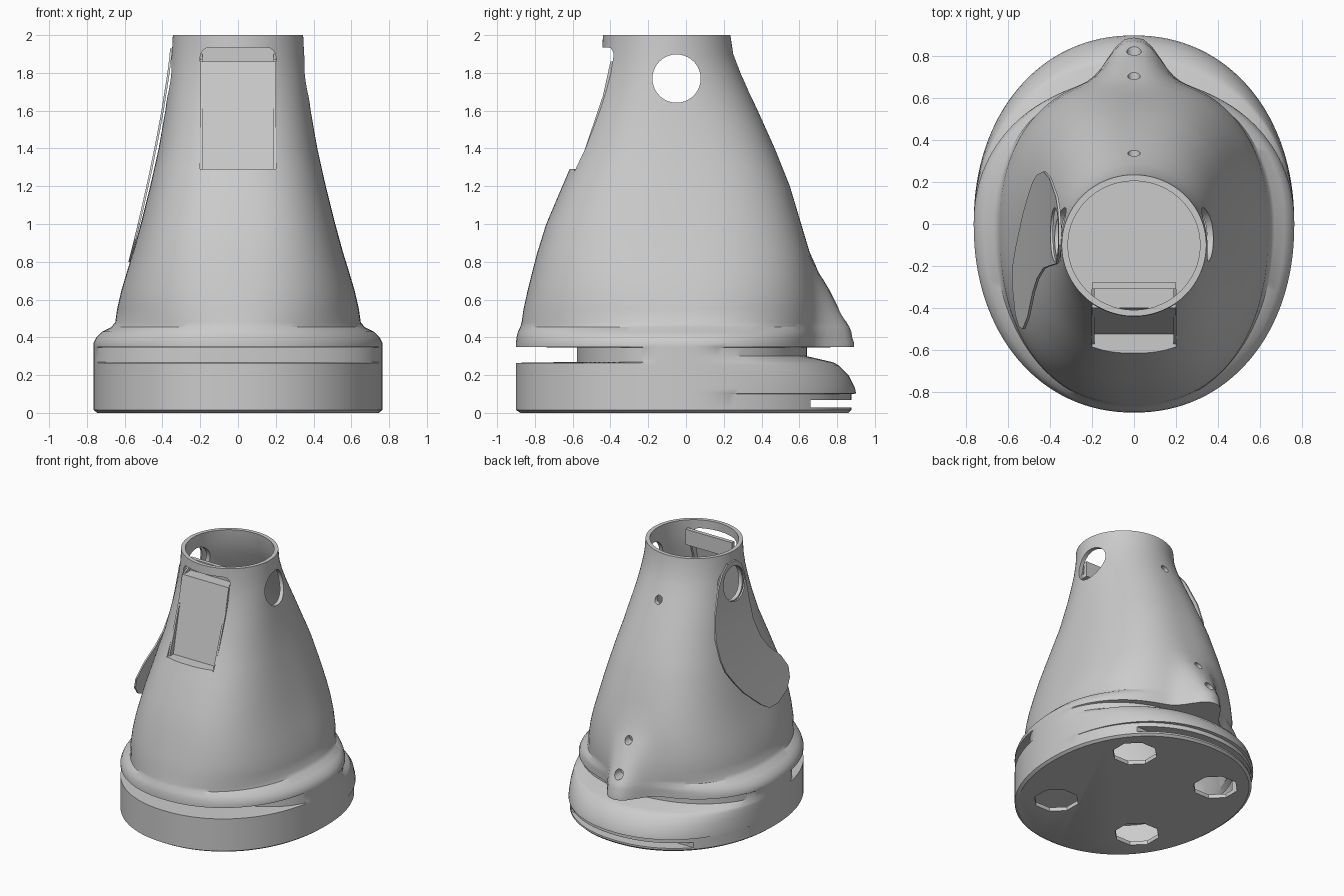
import bpy, bmesh, math
from mathutils import Matrix, Vector

if "Cube" in bpy.data.objects:
    bpy.data.objects.remove(bpy.data.objects["Cube"])

SEG = 128


def make(name, bm):
    bmesh.ops.recalc_face_normals(bm, faces=bm.faces)
    me = bpy.data.meshes.new(name)
    bm.to_mesh(me)
    bm.free()
    ob = bpy.data.objects.new(name, me)
    bpy.context.collection.objects.link(ob)
    return ob


def activate(ob):
    bpy.ops.object.select_all(action='DESELECT')
    ob.select_set(True)
    bpy.context.view_layer.objects.active = ob


def smooth(ob, deg=32):
    activate(ob)
    bpy.ops.object.shade_smooth_by_angle(angle=math.radians(deg))


def box(name, lo, hi, bevel=0):
    bm = bmesh.new()
    bmesh.ops.create_cube(bm, size=1)
    for v in bm.verts:
        v.co = Vector([(a + b) / 2 + c * (b - a) for a, b, c in zip(lo, hi, v.co)])
    if bevel:  # round only the upper corners seen from the front
        edges = [e for e in bm.edges if abs(e.verts[0].co.y - e.verts[1].co.y) > 0.1
                 and e.verts[0].co.z > (lo[2] + hi[2]) / 2]
        bmesh.ops.bevel(bm, geom=edges, offset=bevel, segments=4, profile=0.5, affect='EDGES')
    return make(name, bm)


def cylinder(name, loc, r, depth, axis, seg=40):
    rot = {'X': Matrix.Rotation(math.pi / 2, 4, 'Y'),
           'Y': Matrix.Rotation(math.pi / 2, 4, 'X'),
           'Z': Matrix.Rotation(math.pi / seg, 4, 'Z')}[axis]
    bm = bmesh.new()
    bmesh.ops.create_cone(bm, cap_ends=True, segments=seg, radius1=r, radius2=r,
                          depth=depth, matrix=Matrix.Translation(loc) @ rot)
    return make(name, bm)


def prism(name, profile, x0, x1):
    bm = bmesh.new()
    a, b = [[bm.verts.new((x, y, z)) for y, z in profile] for x in (x0, x1)]
    bm.faces.new(a)
    bm.faces.new(b)
    for i in range(len(a)):
        j = (i + 1) % len(a)
        bm.faces.new((a[i], a[j], b[j], b[i]))
    return make(name, bm)


def cut(target, cutter):
    activate(target)
    m = target.modifiers.new('cut', 'BOOLEAN')
    m.operation, m.solver, m.object = 'DIFFERENCE', 'EXACT', cutter
    bpy.ops.object.modifier_apply(modifier=m.name)


def ring(bm, z, w, front, back, groove=False, bump=0.0, centre=0.0, n=2.12):
    """Oval section: separate front/back depths, optional front groove and rear bump."""
    verts = []
    for i in range(SEG):
        a = 2 * math.pi * i / SEG
        c, s = math.cos(a), math.sin(a)
        x = w * math.copysign(abs(c) ** (2 / n), c)
        y = centre + math.copysign(abs(s) ** (2 / n), s) * (back - centre if s > 0 else centre - front)
        if groove and y < -0.2:
            y = -0.2 + (y + 0.2) * 0.54
        if s > 0:
            y += bump * math.exp(-abs(x / 0.15) ** 2.7)
        verts.append(bm.verts.new((x, y, z)))
    return verts


# Base drum sections: z, half width, front, back, groove, rear bump
drum = [(0, .745, -.875, .86), (.015, .765, -.9, .875), (.1, .765, -.9, .875),
        (.102, .765, -.9, .9), (.13, .765, -.9, .895), (.2, .765, -.9, .86),
        (.25, .765, -.9, .81), (.265, .765, -.9, .785), (.27, .765, -.9, .77, True),
        (.30, .765, -.9, .64, True), (.345, .765, -.9, .64, True),
        (.35, .765, -.9, .69, False, .2), (.37, .765, -.9, .69, False, .2),
        (.40, .75, -.897, .695, False, .185), (.43, .72, -.89, .7, False, .175),
        (.455, .67, -.877, .7, False, .165)]
# Tapering body sections: z, half width, front, back, bump, centre, squareness
body = [(.48, .65, -.87, .7, .15, -.01, 2.2), (.55, .64, -.86, .7, .11, -.02, 2.3),
        (.65, .617, -.838, .69, .07, -.03, 2.4), (.75, .587, -.813, .675, .025, -.04, 2.5),
        (.85, .556, -.787, .655, 0, -.05, 2.55), (1.0, .515, -.74, .61, 0, -.05, 2.6),
        (1.2, .465, -.655, .55, 0, -.06, 2.55), (1.3, .442, -.612, .51, 0, -.06, 2.5),
        (1.4, .42, -.57, .47, 0, -.07, 2.4), (1.5, .402, -.534, .425, 0, -.08, 2.35),
        (1.6, .385, -.502, .38, 0, -.09, 2.25), (1.7, .371, -.475, .333, 0, -.1, 2.15),
        (1.8, .36, -.455, .288, 0, -.1, 2.05), (1.9, .35, -.443, .25, 0, -.1, 2),
        (2.0, .345, -.44, .235, 0, -.1, 2)]
# Cavity behind the groove and inside the drum
cavity = [(.42, .62, -.66, .64), (.37, .66, -.55, .60), (.25, .69, -.55, .59),
          (.22, .72, -.85, .63), (.03, .72, -.85, .63)]

bm = bmesh.new()
rings = [ring(bm, *d) for d in drum]
rings += [ring(bm, z, w, f, b, False, u, c, n) for z, w, f, b, u, c, n in body]
T = 0.03
rings += [ring(bm, z, w - T, f + T, b - T, False, 0, c, n) for z, w, f, b, u, c, n in reversed(body)]
rings += [ring(bm, *d) for d in cavity]
for lo, hi in zip(rings, rings[1:]):
    for i in range(SEG):
        j = (i + 1) % SEG
        bm.faces.new((lo[i], lo[j], hi[j], hi[i]))
bm.faces.new(rings[0])
bm.faces.new(rings[-1])
shell = make('hollow_body_shell', bm)

# Flat oval cover on the left side, lofted from rows of z, front y, back y
rows = [(1.93, -.1, .0), (1.88, -.16, .07), (1.8, -.19, .13), (1.6, -.2, .22), (1.45, -.21, .25),
        (1.3, -.26, .235), (1.2, -.33, .2), (1.1, -.44, .13), (1.0, -.5, .05),
        (.92, -.49, -.04), (.85, -.43, -.12), (.8, -.31, -.2)]
bm = bmesh.new()
grid = []
for z, y0, y1 in rows:
    x = -(.358 + .222 * (max(0, 1.95 - z) / 1.15) ** 1.3)
    grid.append([[bm.verts.new((x + t, y, z)) for y in (y0, y1)] for t in (0, .012)])
for p, q in zip(grid, grid[1:]):
    for s in (0, 1):
        bm.faces.new((p[s][0], p[s][1], q[s][1], q[s][0]))
        bm.faces.new((p[0][s], p[1][s], q[1][s], q[0][s]))
for e in (grid[0], grid[-1]):
    bm.faces.new((e[0][0], e[0][1], e[1][1], e[1][0]))
cover = make('left_side_cover', bm)

# Cutters: side port, front window, rear slot, screw holes, floor openings
port = cylinder('port_cutter', (0, -.05, 1.77), .128, 2, 'X')
cutters = [port,
           box('window_cutter', (-.2, -.8, 1.29), (.2, -.34, 1.935), .05),
           box('rear_slot_cutter', (-.8, .66, .028), (.8, 1.1, .068)),
           cylinder('upper_screw_cutter', (0, .34, 1.69), .03, .2, 'Y', 16),
           cylinder('lower_screw_cutter', (0, .68, .74), .03, .16, 'Y', 16),
           cylinder('bump_screw_cutter', (0, .85, .52), .035, .2, 'Y', 16)]
for sx in (-1, 1):
    for y in (-.41, .45):
        cutters.append(cylinder('floor_cutter', (sx * .37, y, 0), .16, .2, 'Z', 8))
for c in cutters:
    cut(shell, c)
cut(cover, port)
for c in cutters:
    bpy.data.objects.remove(c, do_unlink=True)
smooth(shell)
smooth(cover)

# Recessed tray behind the front window: sloping panel, shelf and upright lip
prism('window_back_panel', [(-.53, 1.27), (-.40, 1.86), (-.31, 1.86), (-.31, 1.95), (-.28, 1.95),
                            (-.28, 1.83), (-.38, 1.83), (-.50, 1.27)], -.2, .2)
for s in (-1, 1):
    prism('window_side_wall', [(-.575, 1.28), (-.375, 1.87), (-.31, 1.9), (-.50, 1.28)],
          s * .188, s * .202)
box('window_sill', (-.2, -.59, 1.27), (.2, -.5, 1.29))
